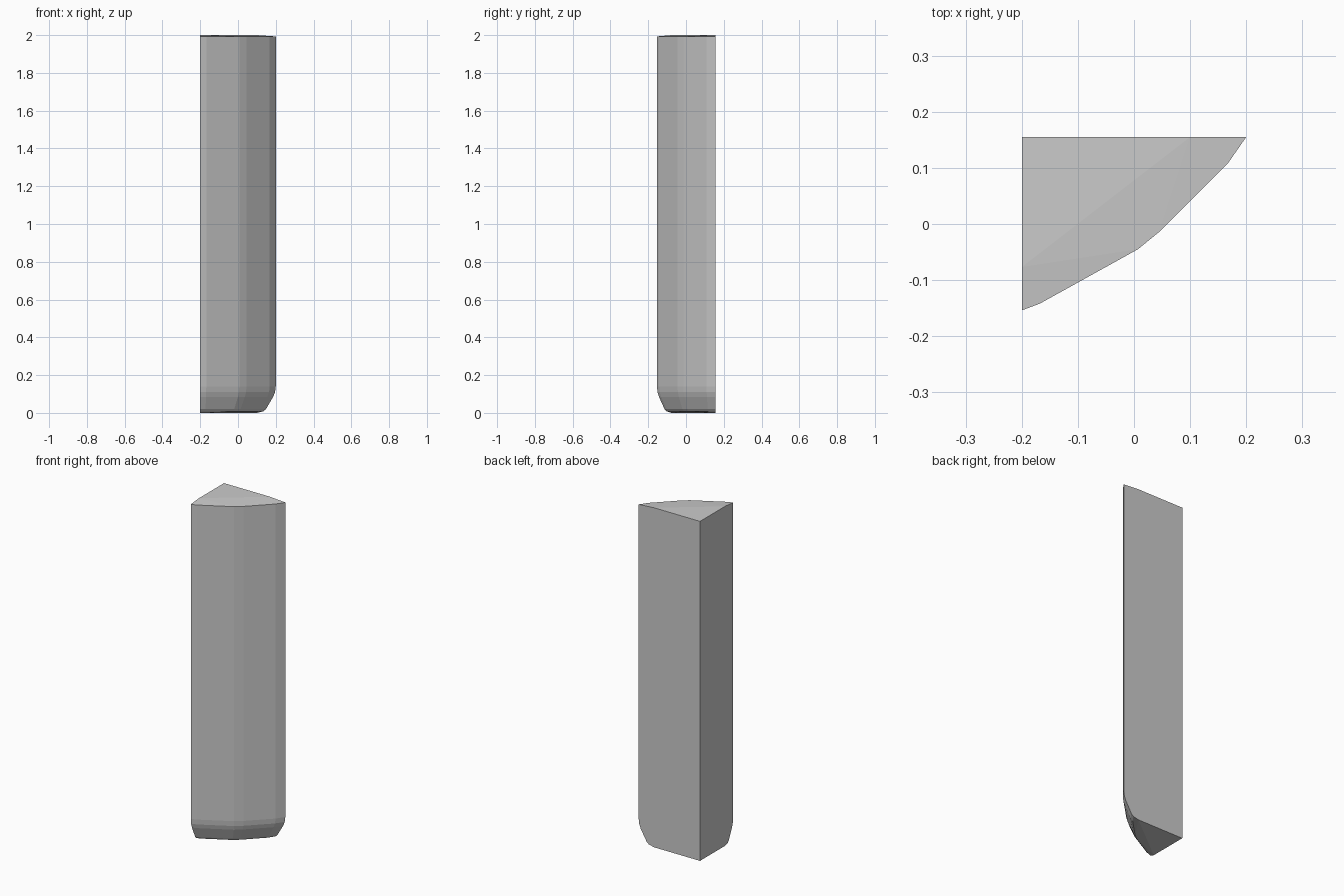
import bpy, bmesh

if "Cube" in bpy.data.objects:
    bpy.data.objects.remove(bpy.data.objects["Cube"])

# Square back corner of the wedge-shaped post; lower rings shrink towards it
CORNER = (-0.2, 0.155)
# Faceted front curve, from the left face round to the back face
CURVE = [(-0.2, -0.154), (-0.168, -0.142), (0.007, -0.045),
         (0.045, -0.014), (0.168, 0.109), (0.2, 0.155)]
# (height, scale about the corner) for each ring, bottom to top
RINGS = [(0.008, 0.835), (0.02, 0.87), (0.085, 0.965),
         (0.11, 0.99), (0.14, 1.0), (1.993, 1.0)]
CAP_SCALE = 0.75

bm = bmesh.new()


def point(p, s, z):
    return bm.verts.new((CORNER[0] + (p[0] - CORNER[0]) * s,
                         CORNER[1] + (p[1] - CORNER[1]) * s, z))


# Curved side with the rounded lower edge
rings = [[point(p, s, z) for p in CURVE] for z, s in RINGS]
for lo, hi in zip(rings, rings[1:]):
    for i in range(len(CURVE) - 1):
        bm.faces.new((lo[i], lo[i + 1], hi[i + 1], hi[i]))

# Each end: flat triangle at the corner, then a slightly sloping strip
caps = []
for ring, z in ((rings[0], 0.0), (rings[-1], 2.0)):
    c = point(CORNER, 1, z)
    a = point(CURVE[0], CAP_SCALE, z)
    b = point(CURVE[-1], CAP_SCALE, z)
    bm.faces.new((c, a, b))
    for i in range(2):
        bm.faces.new((a, ring[i], ring[i + 1]))
        bm.faces.new((b, ring[-2 - i], ring[-1 - i]))
    bm.faces.new((a, ring[2], ring[3], b))
    caps.append((c, a, b))

# Flat left and back faces
for side, k in ((0, 1), (-1, 2)):
    bm.faces.new([caps[0][0], caps[0][k]] + [r[side] for r in rings]
                 + [caps[1][k], caps[1][0]])

bmesh.ops.recalc_face_normals(bm, faces=bm.faces)
mesh = bpy.data.meshes.new("wedge_post")
bm.to_mesh(mesh)
bm.free()
post = bpy.data.objects.new("wedge_post", mesh)
bpy.context.collection.objects.link(post)
